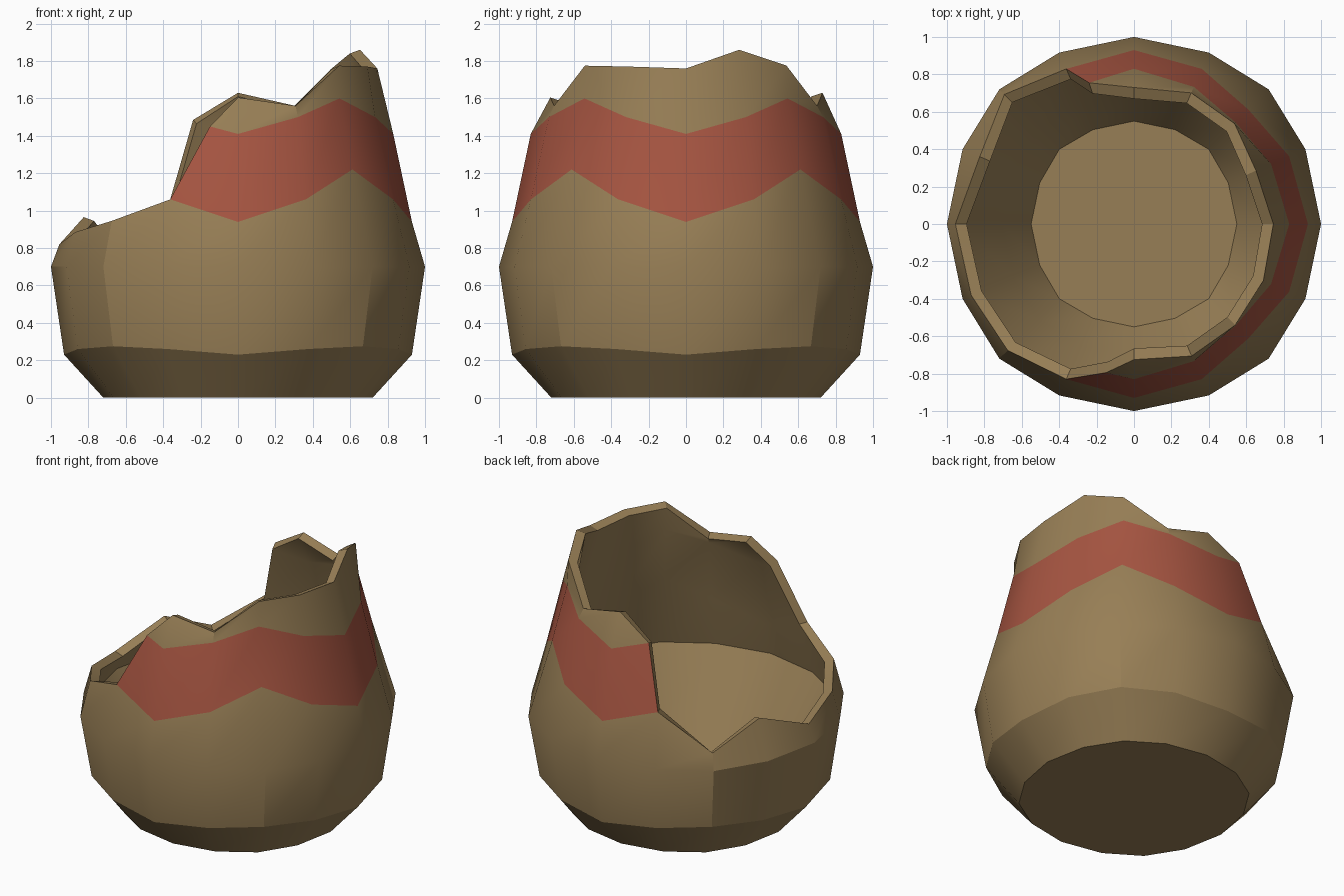
import bpy, math
from mathutils import Vector

if "Cube" in bpy.data.objects:
    bpy.data.objects.remove(bpy.data.objects["Cube"])


def material(name, rgb):
    m = bpy.data.materials.new(name)
    m.diffuse_color = (*rgb, 1)
    m.use_nodes = True
    m.node_tree.nodes["Principled BSDF"].inputs["Base Color"].default_value = m.diffuse_color
    return m


clay = material("tan clay", (0.31, 0.21, 0.092))
paint = material("red paint", (0.38, 0.09, 0.053))

N = 16
WALL = 0.06
FLOOR_Z = 0.06
# Column angles, slightly uneven, repeated in each quarter
ANGLES = [math.radians(90 * q + a) for q in range(4) for a in (0, 23.6, 45, 66.4)]
KIND = (0, 1, 2, 1)

# Rings as (radius, height) for cardinal, in-between and diagonal columns
RINGS = [
    ((0.72, 0.0), (0.725, 0.0), (0.735, 0.0)),
    ((0.93, 0.23), (0.935, 0.26), (0.945, 0.275)),
    ((1.0, 0.7), (1.0, 0.7), (1.018, 0.7)),
    ((0.93, 0.94), (0.905, 1.06), (0.865, 1.22)),
    ((0.83, 1.41), (0.80, 1.50), (0.768, 1.60)),
]
# Broken rim as (radius, height) per column
RIM = {0: (0.745, 1.76), 1: (0.712, 1.86), 2: (0.76, 1.775), 3: (0.765, 1.56),
       4: (0.73, 1.63), 6: (0.98, 0.81), 7: (0.90, 0.965), 8: (0.955, 0.82),
       9: (0.95, 0.885), 10: (0.955, 0.945), 12: (0.725, 1.605), 13: (0.77, 1.56),
       14: (0.765, 1.775), 15: (0.755, 1.77)}
# Corners of the painted wall left standing beside the break
TORN = {5: (-0.24, 0.755, 1.485), 11: (-0.15, -0.795, 1.45)}


def polar(i, r, z):
    return Vector((r * math.cos(ANGLES[i]), r * math.sin(ANGLES[i]), z))


# Outer wall columns
columns = []
for i in range(N):
    rings = 3 if 6 <= i <= 10 else 4 if i in TORN else 5
    col = [polar(i, *RINGS[j][KIND[i % 4]]) for j in range(rings)]
    col.append(Vector(TORN[i]) if i in TORN else polar(i, *RIM[i]))
    columns.append(col)

# Outer and inner skins share one layout
verts, index = [], {}
for i, col in enumerate(columns):
    for j, p in enumerate(col):
        index[i, j] = len(verts)
        verts.append(p)
count = len(verts)
for i, col in enumerate(columns):
    foot = polar(i, 0.55 if KIND[i % 4] < 2 else 0.565, FLOOR_Z)
    shoulder = polar(i, RINGS[2][KIND[i % 4]][0] - WALL, 0.7)
    for j, p in enumerate(col):
        r = math.hypot(p.x, p.y)
        if j == 0:
            q = foot
        elif j == 1:  # inside wall runs straight from floor to shoulder
            q = foot.lerp(shoulder, 0.4)
        else:
            s = (r - WALL) / r
            drop = 0.02 if j == len(col) - 1 else 0
            q = Vector((p.x * s, p.y * s, p.z - drop))
        verts.append(q)

skin, faces, mats = [], [], []
for i in range(N):
    k = (i + 1) % N
    la, lb = len(columns[i]), len(columns[k])
    rows = max(la, lb) if min(la, lb) >= 5 else min(la, lb)
    for j in range(rows - 1):
        ring = [index[i, min(j, la - 1)], index[k, min(j, lb - 1)],
                index[k, min(j + 1, lb - 1)], index[i, min(j + 1, la - 1)]]
        skin.append(list(dict.fromkeys(ring)))
        mats.append(1 if j == 3 else 0)
# Base
skin.append([index[i, 0] for i in reversed(range(N))])
mats.append(0)

faces += skin
faces += [[v + count for v in reversed(f)] for f in skin]
# Broken edge joining the two skins
edges = {(f[n], f[(n + 1) % len(f)]) for f in skin for n in range(len(f))}
faces += [[b, a, a + count, b + count] for a, b in sorted(edges) if (b, a) not in edges]
mats += [0] * (len(faces) - len(mats))

mesh = bpy.data.meshes.new("broken_pot")
mesh.from_pydata(verts, [], faces)
mesh.materials.append(clay)
mesh.materials.append(paint)
for poly, m in zip(mesh.polygons, mats):
    poly.material_index = m
mesh.update()
pot = bpy.data.objects.new("broken_pot", mesh)
bpy.context.collection.objects.link(pot)
bpy.context.view_layer.objects.active = pot
pot.select_set(True)
bpy.ops.object.shade_smooth_by_angle(angle=math.radians(25))
